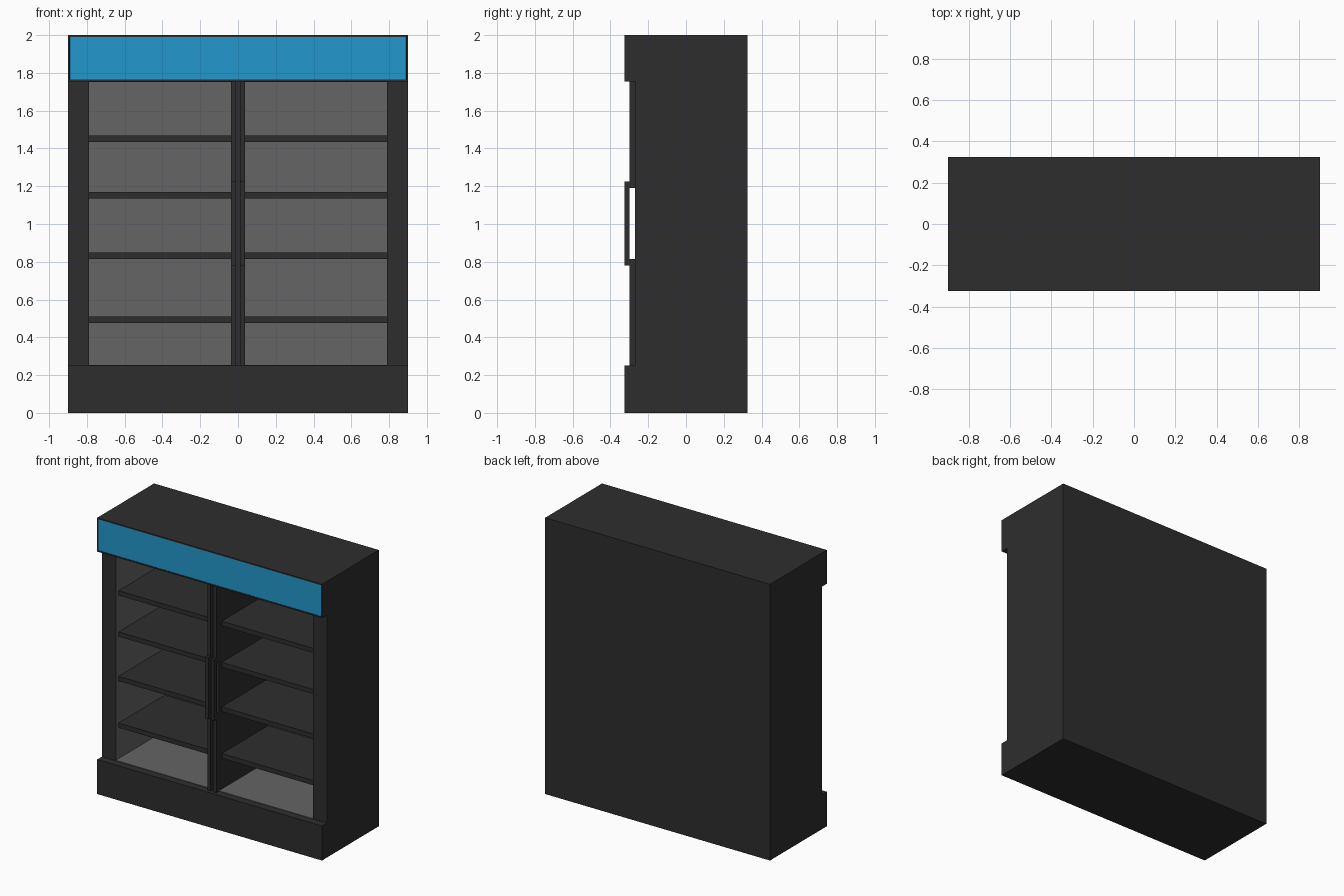
import bpy, bmesh
from mathutils import Vector

if "Cube" in bpy.data.objects:
    bpy.data.objects.remove(bpy.data.objects["Cube"])


def material(name, rgb):
    m = bpy.data.materials.new(name)
    m.diffuse_color = (*rgb, 1.0)
    m.use_nodes = True
    m.node_tree.nodes["Principled BSDF"].inputs["Base Color"].default_value = m.diffuse_color
    return m


DARK = material("dark_casing", (0.027, 0.027, 0.027))
GREY = material("grey_liner", (0.129, 0.129, 0.129))
BLUE = material("blue_sign", (0.016, 0.31, 0.61))


def finish(bm, name, mats):
    bmesh.ops.recalc_face_normals(bm, faces=bm.faces)
    me = bpy.data.meshes.new(name)
    for m in mats:
        me.materials.append(m)
    bm.to_mesh(me)
    bm.free()
    ob = bpy.data.objects.new(name, me)
    bpy.context.collection.objects.link(ob)
    return ob


def box(name, x, y, z, mats=(DARK,), accent=None, inset=0.0):
    """Box from ranges; the face pointing along accent gets the second material."""
    bm = bmesh.new()
    bmesh.ops.create_cube(bm, size=1.0)
    for v in bm.verts:
        v.co = Vector([r[0] if c < 0 else r[1] for c, r in zip(v.co, (x, y, z))])
    bm.normal_update()
    if accent:
        face = max(bm.faces, key=lambda f: f.normal.dot(Vector(accent)))
        if inset:
            bmesh.ops.inset_region(bm, faces=[face], thickness=inset, depth=0.0)
            bmesh.ops.inset_region(bm, faces=[face], thickness=0.0005, depth=-0.003)
        face.material_index = 1
    return finish(bm, name, mats)


W, FRONT, BACK = 0.9, -0.325, 0.325
FACE, INNER_BACK = -0.27, 0.29
INNER, MID = 0.79, 0.036
Z0, Z1, TOP = 0.25, 1.755, 2.0

# Plinth and sign header
box("base", (-W, W), (FRONT, BACK), (0, Z0))
box("header", (-W, W), (FRONT, BACK), (Z1, TOP), (DARK, BLUE), (0, -1, 0), 0.013)

# Casing: back panel and central divider
box("back_panel", (-INNER, INNER), (INNER_BACK, BACK), (Z0, Z1), (DARK, GREY), (0, -1, 0))
box("centre_divider", (-MID, MID), (FACE, INNER_BACK), (Z0, Z1))

# Stepped door handle profile in y, z
HANDLE = [(-0.27, Z0), (-0.30, Z0), (-0.30, 0.78), (FRONT, 0.78), (FRONT, 1.225),
          (-0.30, 1.225), (-0.30, Z1), (-0.27, Z1), (-0.27, 1.19), (-0.30, 1.19),
          (-0.30, 0.815), (-0.27, 0.815)]

for side, s in (("left", -1), ("right", 1)):
    def span(a, b):
        return tuple(sorted((s * a, s * b)))

    # Side wall with grey inner face
    box(side + "_wall", span(INNER, W), (FACE, BACK), (Z0, Z1), (DARK, GREY), (-s, 0, 0))

    # Interior floor and ceiling plates
    bay = span(MID, INNER)
    box(side + "_floor", bay, (FACE, INNER_BACK), (Z0, Z0 + 0.003), (GREY,))
    box(side + "_ceiling", bay, (FACE, INNER_BACK), (Z1 - 0.003, Z1), (GREY,))

    # Shelves
    for i, z in enumerate((0.51, 0.848, 1.17, 1.468)):
        box(f"{side}_shelf_{i + 1}", bay, (-0.237, INNER_BACK), (z - 0.034, z))

    # Door handle
    bm = bmesh.new()
    x0, x1 = span(0.01, MID)
    f = bm.faces.new([bm.verts.new((x0, y, z)) for y, z in HANDLE])
    ext = bmesh.ops.extrude_face_region(bm, geom=[f])
    for v in ext["geom"]:
        if isinstance(v, bmesh.types.BMVert):
            v.co.x = x1
    finish(bm, side + "_handle", (DARK,))
